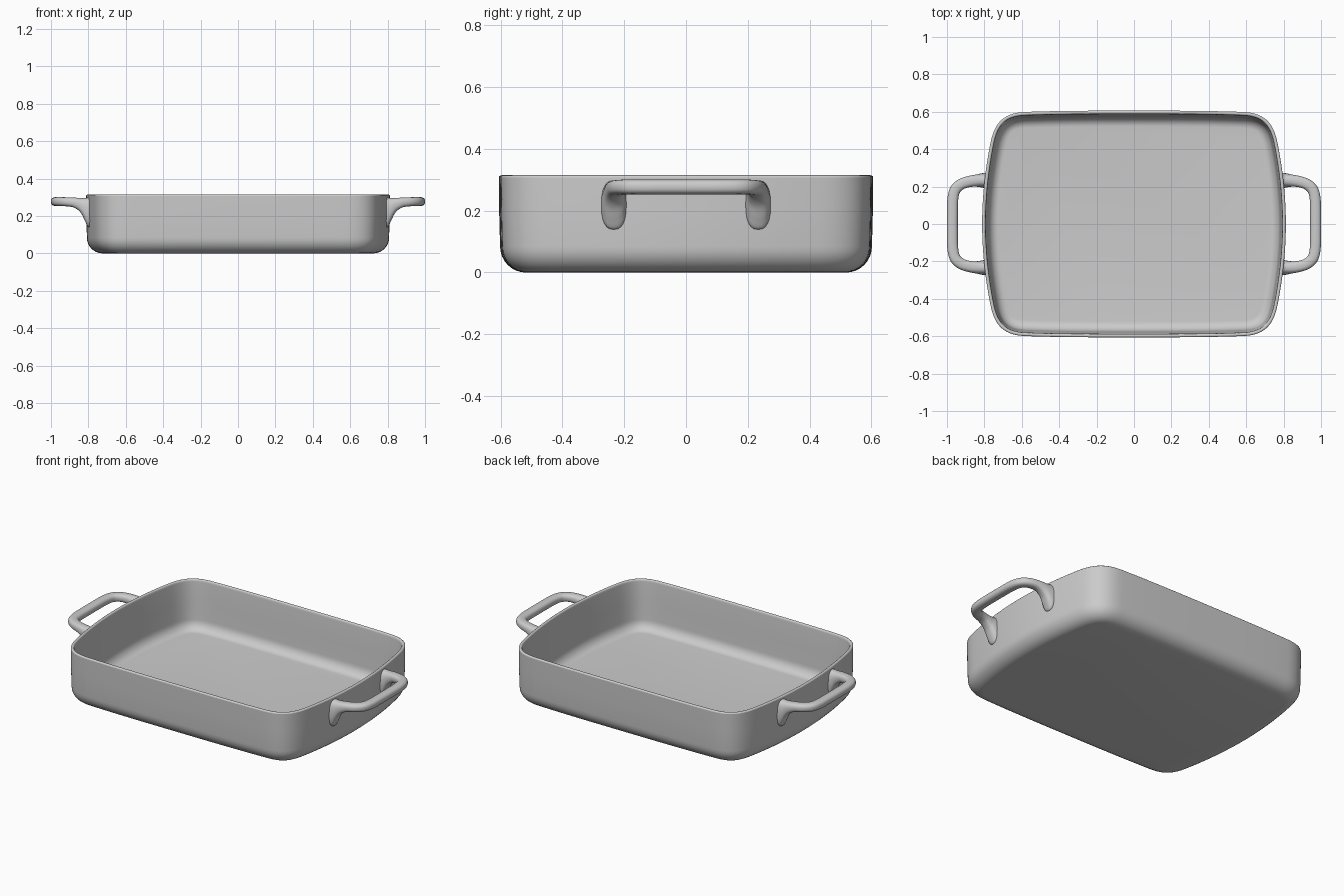
import bpy
from math import sin, cos, pi, copysign
from mathutils import Vector
from mathutils.geometry import interpolate_bezier

if "Cube" in bpy.data.objects:
    bpy.data.objects.remove(bpy.data.objects["Cube"])


def make_object(name, verts, faces):
    mesh = bpy.data.meshes.new(name)
    mesh.from_pydata(verts, [], faces)
    obj = bpy.data.objects.new(name, mesh)
    bpy.context.collection.objects.link(obj)
    bpy.ops.object.select_all(action='DESELECT')
    bpy.context.view_layer.objects.active = obj
    obj.select_set(True)
    bpy.ops.object.shade_smooth_by_angle(angle=0.7)
    return obj


def skin(rings):
    """Join closed rings of equal size into quads, capping both ends."""
    n = len(rings[0])
    verts = [v for r in rings for v in r]
    faces = [(k * n + i, k * n + (i + 1) % n, (k + 1) * n + (i + 1) % n, (k + 1) * n + i)
             for k in range(len(rings) - 1) for i in range(n)]
    faces.append(tuple(reversed(range(n))))
    faces.append(tuple(range(len(verts) - n, len(verts))))
    return verts, faces


def arc(cx, cz, rx, rz, a0, a1, n=8):
    return [(cx + rx * cos(a0 + (a1 - a0) * i / n), cz + rz * sin(a0 + (a1 - a0) * i / n))
            for i in range(n + 1)]


# Dish outline: one bowed quarter, mirrored to a full loop
segments = [((.812, 0), (.812, .17), (.79, .32), (.768, .43), 12),
            ((.768, .43), (.745, .55), (.69, .595), (.58, .599), 16),
            ((.58, .599), (.4, .606), (.2, .606), (0, .606), 10)]
quarter = []
for a, b, c, d, n in segments:
    pts = interpolate_bezier(*(Vector((*p, 0)) for p in (a, b, c, d)), n + 1)
    quarter += pts[:-1]
quarter.append(Vector((0, .606, 0)))
half = quarter + [Vector((-p.x, p.y, 0)) for p in reversed(quarter[:-1])]
outline = half + [Vector((p.x, -p.y, 0)) for p in reversed(half[1:-1])]
count = len(outline)
normals = []
for i in range(count):
    t = (outline[(i + 1) % count] - outline[i - 1]).normalized()
    normals.append(Vector((t.y, -t.x, 0)))

# Dish wall profile as (inward offset, height), from underside over rim to floor
profile = arc(.087, .085, .083, .085, 1.5 * pi, pi)
profile += [(.001, .2), (0, .308)]
profile += arc(.009, .308, .009, .007, pi, 0, 6)
profile += [(.019, .3), (.026, .18)]
profile += arc(.085, .085, .053, .06, pi, 1.5 * pi)
rings = [[p - nrm * off + Vector((0, 0, z)) for p, nrm in zip(outline, normals)]
         for off, z in profile]
make_object("baking_dish", *skin(rings))

# Handle path: x, y, z, half width, half height; flared at the wall
keys = [(.785, .233, .219, .042, .080), (.802, .233, .220, .040, .078),
        (.818, .233, .234, .037, .062), (.840, .232, .256, .033, .040),
        (.875, .228, .271, .030, .027), (.922, .214, .276, .029, .024),
        (.956, .183, .277, .029, .024), (.969, .130, .277, .029, .024),
        (.971, .05, .277, .029, .024)]
keys += [(x, -y, z, w, h) for x, y, z, w, h in reversed(keys)]
keys = [Vector(k) for k in keys]


def spline(points, steps=5):
    out = []
    for i in range(len(points) - 1):
        p0, p1 = points[max(i - 1, 0)], points[i]
        p2, p3 = points[i + 1], points[min(i + 2, len(points) - 1)]
        for s in range(steps):
            t = s / steps
            out.append(.5 * (2 * p1 + (p2 - p0) * t + (2 * p0 - 5 * p1 + 4 * p2 - p3) * t * t
                             + (3 * p1 - p0 - 3 * p2 + p3) * t ** 3))
    return out + [points[-1]]


path = spline(keys)
rings = []
for i, k in enumerate(path):
    a, b = path[max(i - 1, 0)], path[min(i + 1, len(path) - 1)]
    t = Vector((b[0] - a[0], b[1] - a[1], 0)).normalized()
    side = Vector((t.y, -t.x, 0))
    ring = []
    for j in range(24):
        c, s = cos(2 * pi * j / 24), sin(2 * pi * j / 24)
        u, v = copysign(abs(c) ** .8, c), copysign(abs(s) ** .8, s)
        ring.append(Vector((k[0], k[1], k[2])) + side * u * k[3] + Vector((0, 0, v * k[4])))
    rings.append(ring)
handle = make_object("handles", *skin(rings))
mirror = handle.modifiers.new("other_side", 'MIRROR')
mirror.use_axis = (True, False, False)
